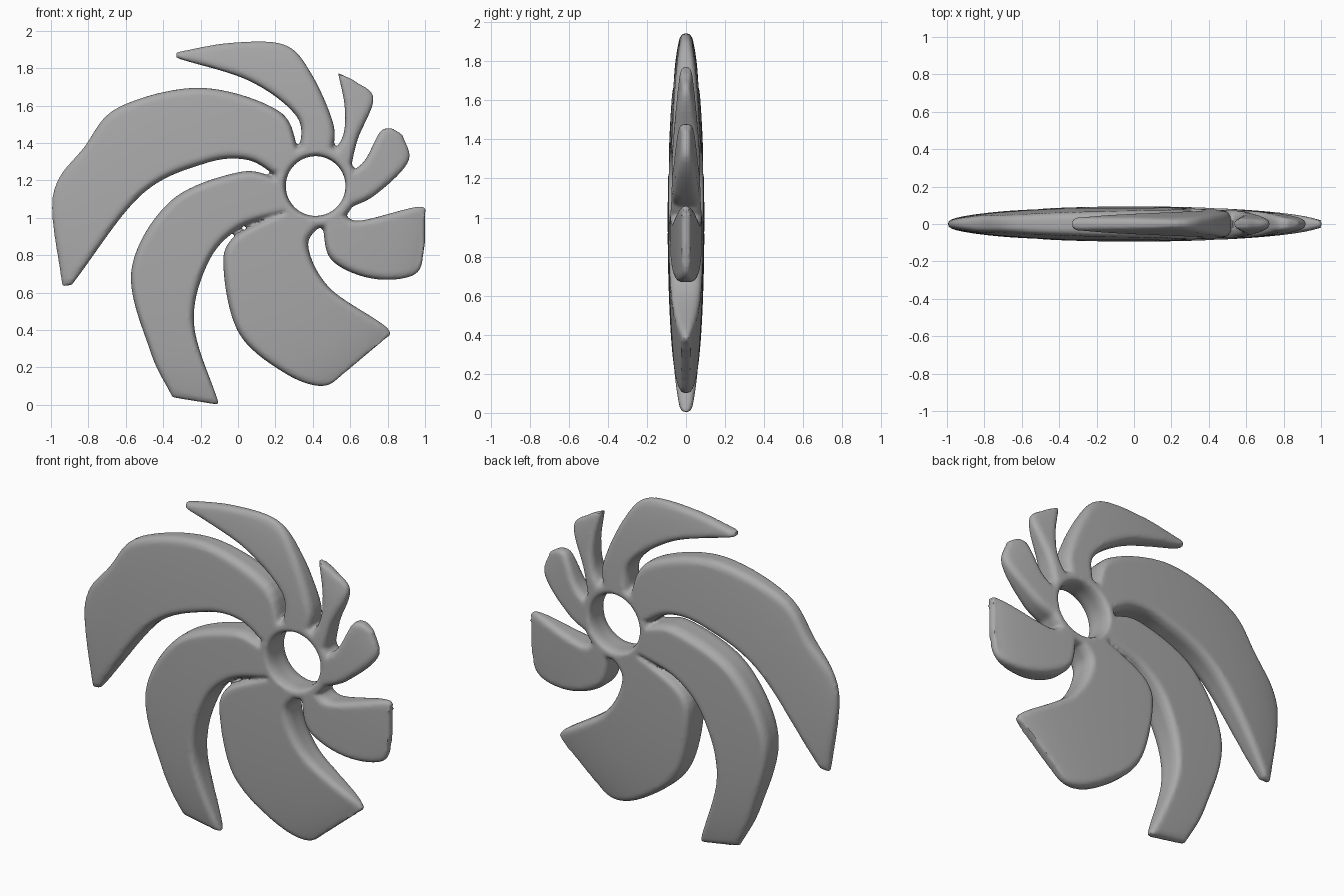
import bpy
import bmesh
import math
from mathutils import Vector

# Remove the default cube
cube = bpy.data.objects.get("Cube")
if cube:
    bpy.data.objects.remove(cube, do_unlink=True)

HUB = Vector((.415, 1.17))
HOLE_RADIUS = .16
ROOT_RADIUS = .2
HUB_RADIUS = .225
ROWS = 48
COLUMNS = 12
BEVEL = .03


def half_thickness(p):
    """The whole rotor is a slice of one flat lens."""
    r2 = p.x ** 2 + (p.y - .97) ** 2
    return max(.022, .094 * math.sqrt(max(0, 1 - r2 / 1.03)))


def on_hub(radius, angle):
    return HUB + radius * Vector((math.cos(angle), math.sin(angle)))


def circle(radius):
    return [on_hub(radius, math.tau * i / ROWS) for i in range(ROWS)]


def smooth_edge(points):
    """Curve through the points, resampled at even spacing."""
    pts = [Vector(p) for p in points]
    pts = [2 * pts[0] - pts[1]] + pts + [2 * pts[-1] - pts[-2]]
    dense = []
    for a, b, c, d in zip(pts, pts[1:], pts[2:], pts[3:]):
        for i in range(ROWS):
            t = i / ROWS
            dense.append(b + .5 * t * (c - a + t * (2 * a - 5 * b + 4 * c - d
                                                   + t * (3 * (b - c) + d - a))))
    dense.append(pts[-2])
    lengths = [0]
    for a, b in zip(dense, dense[1:]):
        lengths.append(lengths[-1] + (b - a).length)
    result, k = [], 0
    for i in range(ROWS):
        goal = lengths[-1] * i / (ROWS - 1)
        while k < len(dense) - 1 and lengths[k] < goal:
            k += 1
        result.append(dense[k])
    return result


def loft(bm, edge_a, edge_b, closed=False):
    """Solid strip between two edges, with bevelled rims and the lens thickness."""
    rings = []
    for row, (a, b) in enumerate(zip(edge_a, edge_b)):
        width = (b - a).length
        bevel = min(BEVEL, .3 * width)
        inner = width - 2 * bevel
        steps = [(0, .5), (bevel / 3, .84)]
        steps += [(bevel + inner * i / COLUMNS, 1) for i in range(COLUMNS + 1)]
        steps += [(width - bevel / 3, .84), (width, .5)]
        tip = .7 if row == ROWS - 1 and not closed else 1
        front, back = [], []
        for distance, factor in steps:
            p = a.lerp(b, distance / width)
            y = half_thickness(p) * factor * tip
            front.append(bm.verts.new((p.x, -y, p.y)))
            back.append(bm.verts.new((p.x, y, p.y)))
        rings.append(front + back[::-1])
    pairs = list(zip(rings, rings[1:]))
    if closed:
        pairs.append((rings[-1], rings[0]))
    else:
        bm.faces.new(rings[0])
        bm.faces.new(rings[-1])
    for r, s in pairs:
        for i in range(len(r)):
            j = (i + 1) % len(r)
            bm.faces.new((r[i], r[j], s[j], s[i]))


def blade(bm, start, end, edge_a, edge_b):
    """Blade rooted between two hub angles, with its two edges running to the tip."""
    root_a = on_hub(ROOT_RADIUS, math.radians(start))
    root_b = on_hub(ROOT_RADIUS, math.radians(end))
    loft(bm, smooth_edge([root_a] + edge_a), smooth_edge([root_b] + edge_b))


bm = bmesh.new()

# Hub ring
loft(bm, circle(HUB_RADIUS), circle(HOLE_RADIUS), closed=True)

# Long left blade
blade(bm, 116, 167,
      [(.22, 1.57), (-.2, 1.695), (-.64, 1.59), (-.82, 1.38), (-.99, 1.12), (-.94, .635)],
      [(.05, 1.31), (-.18, 1.29), (-.52, 1.12), (-.89, .64)])

# Lower left blade
blade(bm, 168, 226,
      [(.01, 1.245), (-.36, 1.09), (-.57, .72), (-.47, .29), (-.35, .04)],
      [(.01, .945), (-.16, .76), (-.235, .43), (-.1, 0)])

# Bottom blade
blade(bm, 220, 280,
      [(-.03, .89), (-.075, .7), (.01, .375), (.25, .17), (.455, .1), (.58, .18)],
      [(.375, .85), (.49, .625), (.8, .41), (.77, .34)])

# Right blade
blade(bm, 280, 316,
      [(.5, .775), (.72, .675), (.95, .7), (1, .86)],
      [(.65, .985), (.97, 1.06), (1, 1)])

# Upper right blade
blade(bm, 321, 381,
      [(.73, 1.12), (.91, 1.3), (.88, 1.445)],
      [(.68, 1.31), (.76, 1.46), (.82, 1.48)])

# Short top blade
blade(bm, 383, 422,
      [(.64, 1.42), (.725, 1.64), (.62, 1.735)],
      [(.565, 1.45), (.57, 1.6), (.535, 1.775)])

# Top blade
blade(bm, 423, 474,
      [(.51, 1.5), (.395, 1.765), (.25, 1.925), (-.04, 1.935), (-.33, 1.885)],
      [(.315, 1.54), (.065, 1.73), (-.33, 1.855)])

bmesh.ops.triangulate(bm, faces=bm.faces)
bmesh.ops.recalc_face_normals(bm, faces=bm.faces)
mesh = bpy.data.meshes.new("bladed_rotor")
bm.to_mesh(mesh)
bm.free()
rotor = bpy.data.objects.new("bladed_rotor", mesh)
bpy.context.collection.objects.link(rotor)
bpy.context.view_layer.objects.active = rotor
rotor.select_set(True)

# Fuse the hub and blades into one skin and soften it
fuse = rotor.modifiers.new("fuse", "REMESH")
fuse.mode = "VOXEL"
fuse.voxel_size = .011
soften = rotor.modifiers.new("soften", "SMOOTH")
soften.iterations = 3
for name in ("fuse", "soften"):
    bpy.ops.object.modifier_apply(modifier=name)
bpy.ops.object.shade_smooth_by_angle(angle=math.radians(40))

# Plain grey finish
grey = bpy.data.materials.new("plain_grey")
grey.use_nodes = True
colour = (.4, .4, .4, 1)
grey.diffuse_color = colour
grey.node_tree.nodes["Principled BSDF"].inputs["Base Color"].default_value = colour
rotor.data.materials.clear()
rotor.data.materials.append(grey)
